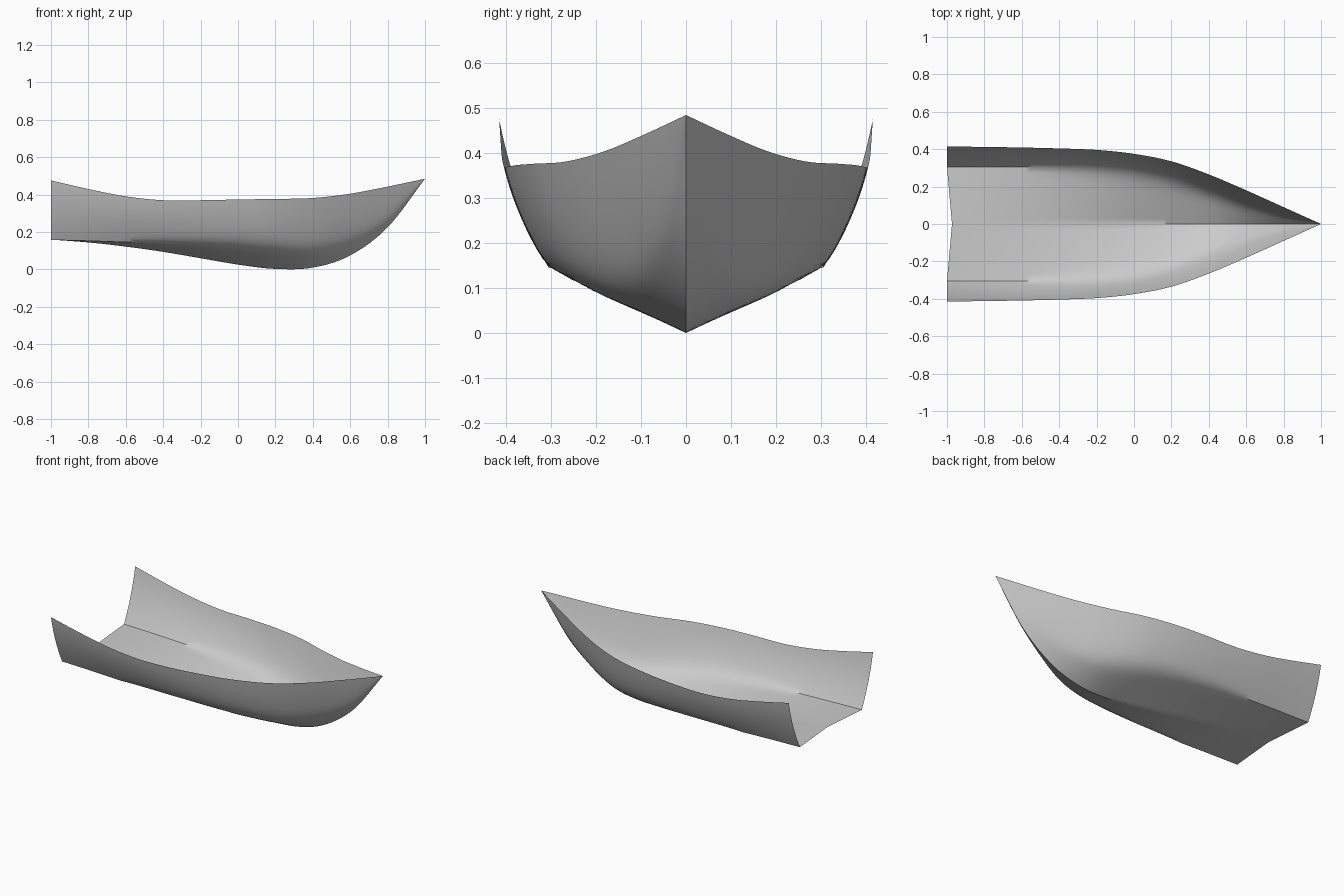
import bpy
import bmesh
import math

cube = bpy.data.objects.get("Cube")
if cube:
    bpy.data.objects.remove(cube)

# Hull lines, sampled at even stations from stern to bow
KEEL_Z = [.158, .143, .122, .094, .06, .026, .003, .01, .075, .225, .485]
CHINE_Y = [.305, .305, .305, .303, .297, .28, .24, .17, .095, .038, 0]
CHINE_Z = [.158, .153, .146, .138, .13, .122, .108, .105, .16, .28, .485]
SHEER_Y = [.415, .412, .409, .404, .396, .375, .335, .265, .18, .09, 0]
SHEER_Z = [.476, .43, .391, .37, .37, .374, .377, .382, .405, .443, .485]
STATIONS = 80
HALF = 10


def sample(line, t):
    """Catmull-Rom value of a hull line at t from 0 (stern) to 1 (bow)."""
    padded = [2 * line[0] - line[1], *line, 2 * line[-1] - line[-2]]
    pos = t * (len(line) - 1)
    i = min(int(pos), len(line) - 2)
    f = pos - i
    a, b, c, d = padded[i:i + 4]
    return b + f / 2 * (c - a + f * (2*a - 5*b + 4*c - d + f * (3*(b - c) + d - a)))


def section(t):
    """Half section from keel to sheer, as (x, y, z) points."""
    kz, cy, cz, sy, sz = (sample(l, t) for l in (KEEL_Z, CHINE_Y, CHINE_Z, SHEER_Y, SHEER_Z))
    pts = [(cy * k / HALF, kz + (cz - kz) * k / HALF) for k in range(HALF)]
    for k in range(HALF + 1):
        u = k / HALF
        bulge = .03 * sy * 4 * u * (1 - u)
        pts.append((cy + (sy - cy) * u + bulge, cz + (sz - cz) * u))
    # The hard chine softens towards the bow
    soft = .5 * min(1, max(0, (t - .2) / .4))
    for _ in range(8):
        inner = [tuple(q + soft * ((p + r) / 2 - q) for p, q, r in zip(*pts[k - 1:k + 2]))
                 for k in range(1, len(pts) - 1)]
        pts = [pts[0], *inner, pts[-1]]
    # The stern edge is notched slightly forward at the keel
    notch = .027 * max(0, 1 - t * 5)
    return [(2 * t - 1 + notch * max(0, 1 - k / HALF), y, z) for k, (y, z) in enumerate(pts)]


# Open hull shell
bm = bmesh.new()
rows = []
for i in range(STATIONS + 1):
    half = section(i / STATIONS)
    full = [(x, -y, z) for x, y, z in reversed(half[1:])] + half
    rows.append([bm.verts.new(p) for p in full])
for a, b in zip(rows, rows[1:]):
    for j in range(len(a) - 1):
        bm.faces.new((a[j], a[j + 1], b[j + 1], b[j]))
bmesh.ops.remove_doubles(bm, verts=bm.verts, dist=.0002)
mesh = bpy.data.meshes.new("hull")
bm.to_mesh(mesh)
bm.free()
hull = bpy.data.objects.new("hull", mesh)
bpy.context.collection.objects.link(hull)

# Plain grey material
grey = bpy.data.materials.new("light grey")
grey.use_nodes = True
colour = (.6, .6, .6, 1)
grey.diffuse_color = colour
grey.node_tree.nodes["Principled BSDF"].inputs["Base Color"].default_value = colour
mesh.materials.append(grey)

# Smooth skin with sharp chine and stem
bpy.ops.object.select_all(action='DESELECT')
hull.select_set(True)
bpy.context.view_layer.objects.active = hull
bpy.ops.object.shade_smooth_by_angle(angle=math.radians(45))
